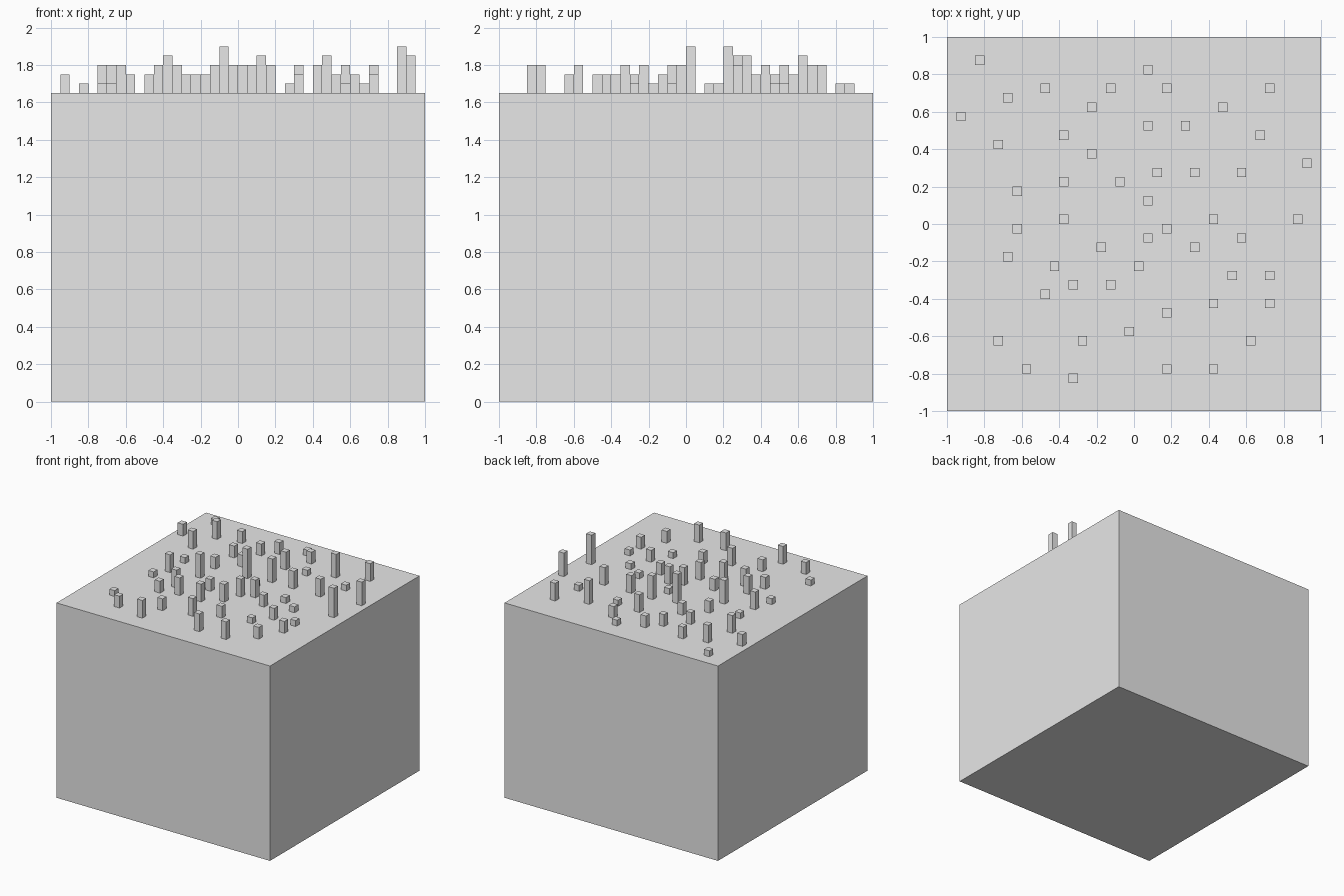
import bpy
import bmesh
from mathutils import Matrix, Vector

CELL = 0.05        # grid cell, also the pillar width and the height step
BLOCK_TOP = 1.65

# Grid cells of the pillars, grouped by height in steps
PILLARS = {
    "tiny": (1, [(-17, 17), (1, 16), (5, 10), (13, 9), (1, 2), (-13, 3),
                 (-14, -4), (8, 0), (11, -2), (14, -6), (8, -9), (-15, -13)]),
    "short": (2, [(-19, 11), (-10, 14), (-8, 9), (-5, 12), (-3, 14), (3, 14),
                  (-5, 7), (-8, 4), (-10, -8), (-4, -3), (6, -3), (10, -6),
                  (14, -9), (3, -10), (-6, -13), (-12, -16), (12, -13)]),
    "medium": (3, [(-14, 13), (-15, 8), (1, 10), (14, 14), (11, 5), (6, 5),
                   (-13, -1), (-9, -5), (-7, -7), (-3, -7), (0, -5), (1, -2),
                   (3, -1), (-1, -12), (-7, -17), (3, -16), (8, -16)]),
    "tall": (4, [(9, 12), (18, 6), (2, 5), (-8, 0)]),
    "tallest": (5, [(17, 0), (-2, 4)]),
}


def make_material(name, colour):
    material = bpy.data.materials.new(name)
    material.use_nodes = True
    material.diffuse_color = colour
    shader = next(n for n in material.node_tree.nodes if n.type == "BSDF_PRINCIPLED")
    shader.inputs["Base Color"].default_value = colour
    return material


def add_box(bm, x, y, bottom, width, height):
    """Add a square upright box standing on the given level."""
    centre = Vector((x, y, bottom + height / 2))
    size = Matrix.Diagonal((width, width, height, 1))
    return bmesh.ops.create_cube(bm, size=1, matrix=Matrix.Translation(centre) @ size)


def finish(bm, name, material):
    mesh = bpy.data.meshes.new(name)
    bm.to_mesh(mesh)
    bm.free()
    mesh.materials.append(material)
    bpy.context.scene.collection.objects.link(bpy.data.objects.new(name, mesh))


default_cube = bpy.context.scene.objects.get("Cube")
if default_cube:
    bpy.data.objects.remove(default_cube, do_unlink=True)

grey = make_material("light_grey", (0.8, 0.8, 0.8, 1))

# Large base block
bm = bmesh.new()
add_box(bm, 0, 0, 0, 2, BLOCK_TOP)
finish(bm, "base_block", grey)

# Scattered square pillars; the hidden underside is left out
for label, (steps, cells) in PILLARS.items():
    bm = bmesh.new()
    for column, row in cells:
        add_box(bm, (column + 0.5) * CELL, (row + 0.5) * CELL,
                BLOCK_TOP, CELL, steps * CELL)
    bm.normal_update()
    undersides = [face for face in bm.faces if face.normal.z < -0.5]
    bmesh.ops.delete(bm, geom=undersides, context="FACES")
    finish(bm, label + "_pillars", grey)
